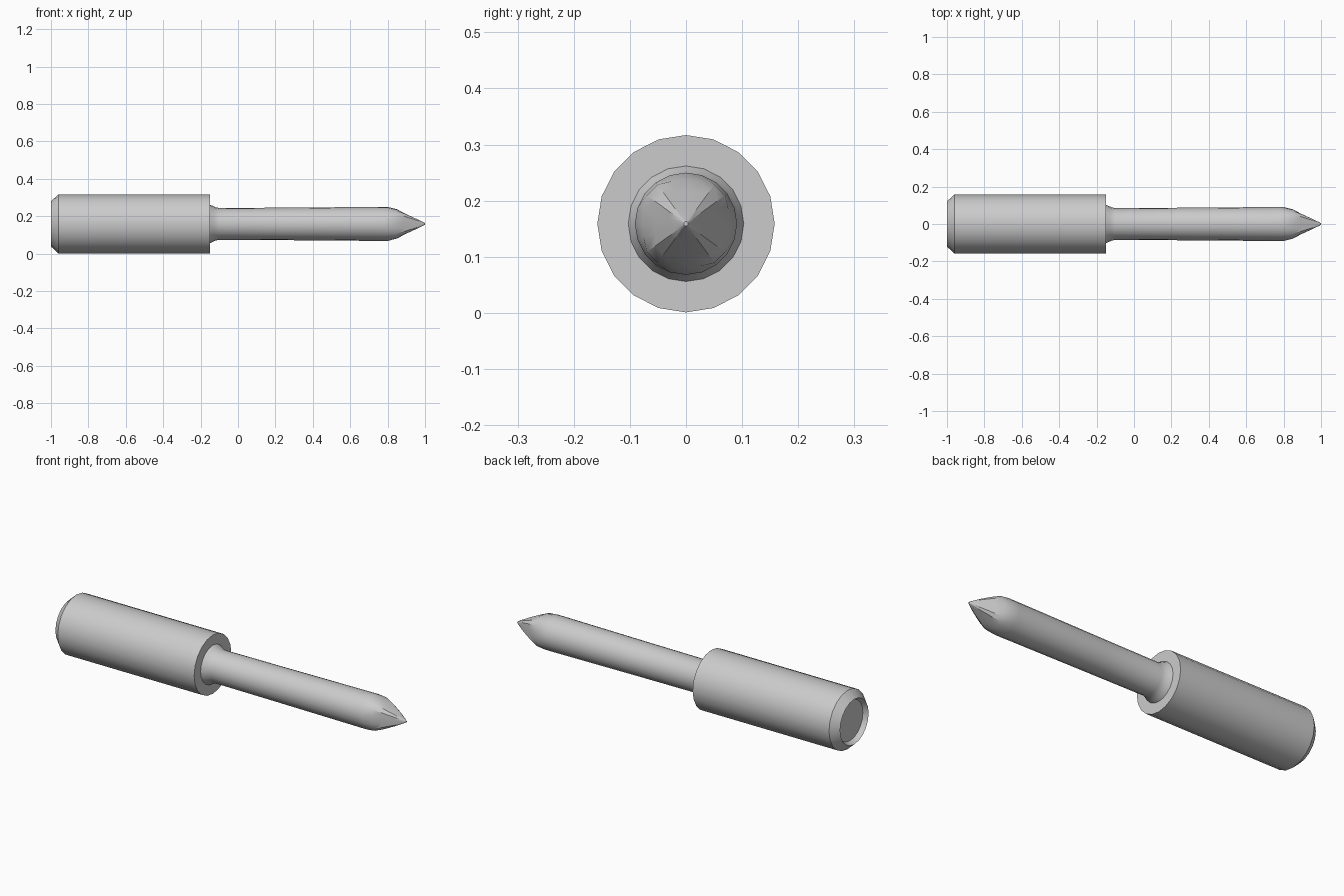
import bpy, bmesh, math

if "Cube" in bpy.data.objects:
    bpy.data.objects.remove(bpy.data.objects["Cube"])

SIDES = 20
AXIS_Z = 0.159


def lathe(name, profile, flute=None):
    """Revolve (x, radius) points about the long axis; flute(i, k) scales the radius."""
    bm = bmesh.new()
    rings = []
    for i, (x, r) in enumerate(profile):
        ring = []
        for k in range(SIDES):
            a = 2 * math.pi * k / SIDES
            rr = r * (flute(i, k) if flute else 1)
            ring.append(bm.verts.new((x, rr * math.sin(a), AXIS_Z + rr * math.cos(a))))
        rings.append(ring)
    for a, b in zip(rings, rings[1:]):
        for k in range(SIDES):
            n = (k + 1) % SIDES
            bm.faces.new((a[k], a[n], b[n], b[k]))
    bm.faces.new(rings[0])
    bm.faces.new(rings[-1])
    bmesh.ops.recalc_face_normals(bm, faces=bm.faces)
    mesh = bpy.data.meshes.new(name)
    bm.to_mesh(mesh)
    bm.free()
    ob = bpy.data.objects.new(name, mesh)
    bpy.context.collection.objects.link(ob)
    bpy.ops.object.select_all(action='DESELECT')
    ob.select_set(True)
    bpy.context.view_layer.objects.active = ob
    bpy.ops.object.shade_smooth_by_angle(angle=math.radians(32))
    return ob


# Thick grip with a chamfered back end and a shallow recess
lathe("grip", [(-0.975, 0.108), (-1.0, 0.121), (-0.96, 0.158), (-0.15, 0.158)])

# Shank with a root fillet, slightly flared, ending in a point with four shallow flutes
shank = [(-0.15, 0.103), (-0.135, 0.096), (-0.12, 0.089), (-0.10, 0.085),
         (0.25, 0.087), (0.77, 0.091), (0.80, 0.091), (0.85, 0.086),
         (0.89, 0.068), (0.95, 0.036), (0.99, 0.011), (1.0, 0.004)]
DEPTH = {7: 0.09, 8: 0.17, 9: 0.19, 10: 0.12}


def flutes(i, k):
    d = DEPTH.get(i, 0)
    return 1 - d * {0: 1.0, 1: 0.8, 4: 0.8}.get(k % 5, 0)


lathe("shank_and_tip", shank, flutes)
